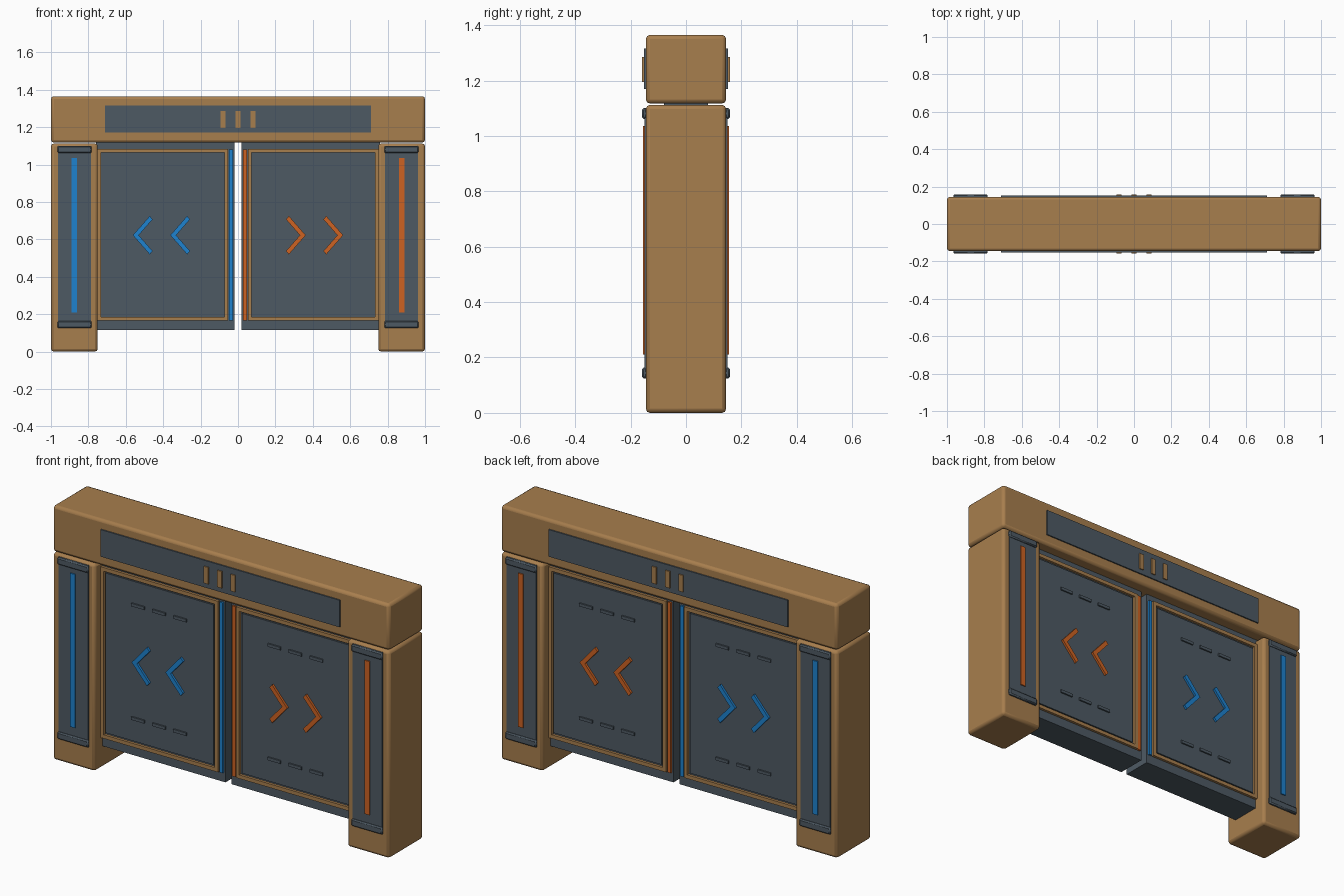
import bpy, math
from mathutils import Matrix, Vector

if "Cube" in bpy.data.objects:
    bpy.data.objects.remove(bpy.data.objects["Cube"])


def material(name, rgb):
    m = bpy.data.materials.new(name)
    m.diffuse_color = (*rgb, 1)
    m.use_nodes = True
    m.node_tree.nodes["Principled BSDF"].inputs["Base Color"].default_value = m.diffuse_color
    return m


GOLD = material("bronze", (0.39, 0.209, 0.075))
DARK = material("slate", (0.076, 0.102, 0.127))
BLUE = material("blue", (0.013, 0.223, 0.62))
ORANGE = material("orange", (0.61, 0.122, 0.016))


def box(name, x, y, z, mat, bevel=0.0, segments=2):
    """Box from (min, max) ranges on each axis."""
    lo, hi = [Vector(p) for p in zip(x, y, z)]
    bpy.ops.mesh.primitive_cube_add(size=1)
    o = bpy.context.object
    o.name = name
    size = hi - lo
    o.data.transform(Matrix.Translation((lo + hi) / 2) @ Matrix.Diagonal((*[abs(s) for s in size], 1)))
    o.data.materials.append(mat)
    if bevel:
        b = o.modifiers.new("bevel", 'BEVEL')
        b.width = bevel
        b.segments = segments
        bpy.ops.object.shade_smooth_by_angle(angle=math.radians(40))
    return o


def prism(name, outline, y0, y1, mat):
    """Extrude an x/z outline between two depths."""
    n = len(outline)
    verts = [(x, y, z) for y in (y0, y1) for x, z in outline]
    faces = [tuple(range(n)), tuple(range(2 * n - 1, n - 1, -1))]
    faces += [(i, i + n, (i + 1) % n + n, (i + 1) % n) for i in range(n)]
    me = bpy.data.meshes.new(name)
    me.from_pydata(verts, [], faces)
    me.materials.append(mat)
    o = bpy.data.objects.new(name, me)
    bpy.context.collection.objects.link(o)
    bpy.context.view_layer.objects.active = o
    o.select_set(True)
    bpy.ops.object.mode_set(mode='EDIT')
    bpy.ops.mesh.select_all(action='SELECT')
    bpy.ops.mesh.normals_make_consistent(inside=False)
    bpy.ops.object.mode_set(mode='OBJECT')
    return o


# Lintel beam across the top
box("lintel", (-1, 1), (-0.145, 0.145), (1.117, 1.365), GOLD, 0.015)

# Lintel sign plate and its three bars, front and back
for f in (-1, 1):
    box("lintel_panel", (-0.71, 0.71), (f * 0.14, f * 0.152), (1.17, 1.315), DARK)
    for x in (-0.08, 0, 0.08):
        box("lintel_bar", (x - 0.013, x + 0.013), (f * 0.145, f * 0.158), (1.195, 1.285), GOLD)

for s, glow in ((-1, BLUE), (1, ORANGE)):
    def sx(a, b):
        return sorted((s * a, s * b))

    # Post and door slab
    box("post", sx(0.75, 1), (-0.145, 0.145), (0, 1.112), GOLD, 0.015)
    box("door", sx(0.018, 0.76), (-0.08, 0.08), (0.115, 1.118), DARK)

    for f in (-1, 1):
        # Post plate with raised end caps and a light strip
        box("post_plate", sx(0.785, 0.962), (f * 0.14, f * 0.15), (0.125, 1.10), DARK)
        for z in (0.125, 1.062):
            box("plate_cap", sx(0.782, 0.965), (f * 0.14, f * 0.159), (z, z + 0.038), DARK, 0.006, 1)
        box("post_light", sx(0.86, 0.89), (f * 0.145, f * 0.156), (0.21, 1.035), glow)

        # Door frame rails, raised inner panel and edge light
        fy = (f * 0.075, f * 0.094)
        for a, b in ((0.053, 0.073), (0.732, 0.752)):
            box("door_frame_side", sx(a, b), fy, (0.165, 1.083), GOLD)
        for z in (0.165, 1.063):
            box("door_frame_rail", sx(0.073, 0.732), fy, (z, z + 0.02), GOLD)
        box("door_panel", sx(0.084, 0.727), (f * 0.075, f * 0.088), (0.195, 1.053), DARK)
        box("door_light", sx(0.028, 0.047), (f * 0.075, f * 0.09), (0.165, 1.08), glow)

        # Chevrons pointing away from the gap
        for tip in (0.362, 0.562):
            w, r = 0.031, 0.09
            pts = [(tip, 0), (tip - r, r), (tip - r - w / 2, r - w / 2), (tip - w, 0)]
            pts += [(x, -z) for x, z in (pts[2], pts[1])]
            # Arm ends are cut square
            pts = [(s * x, 0.622 + z * 1.14) for x, z in pts]
            prism("chevron", pts, f * 0.085, f * 0.1, glow)

        # Rows of short dashes above and below
        for z in (0.318, 0.928):
            for x in (0.28, 0.405, 0.53):
                box("door_dash", sx(x - 0.038, x + 0.038), (f * 0.085, f * 0.096), (z - 0.008, z + 0.008), DARK)
